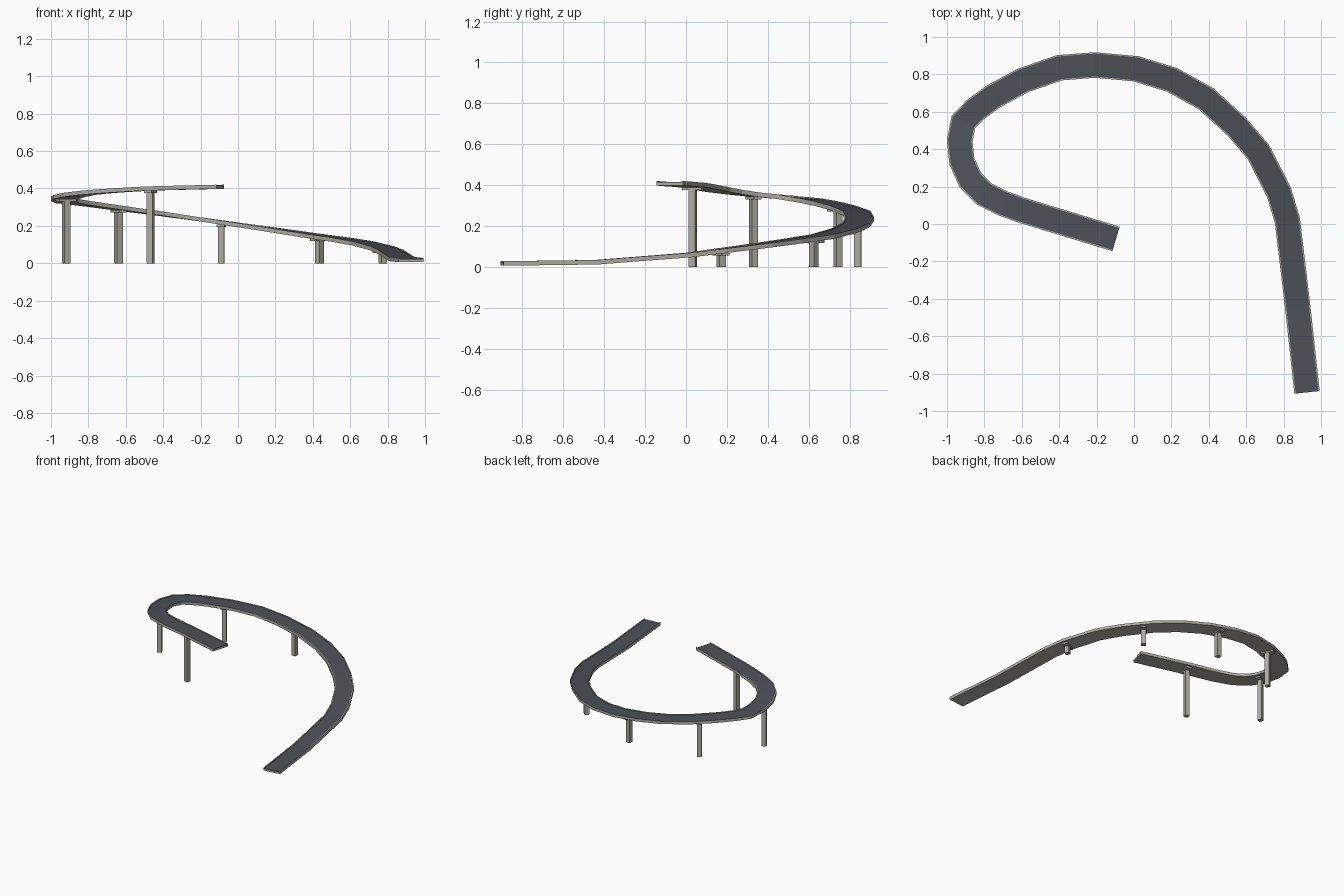
import bpy, bmesh, math
from mathutils import Vector, Matrix

if "Cube" in bpy.data.objects:
    bpy.data.objects.remove(bpy.data.objects["Cube"])

def material(name, rgb):
    m = bpy.data.materials.new(name)
    m.diffuse_color = (*rgb, 1)
    m.use_nodes = True
    m.node_tree.nodes["Principled BSDF"].inputs["Base Color"].default_value = m.diffuse_color
    return m

CONCRETE = material("concrete", (0.42, 0.41, 0.36))
ASPHALT = material("asphalt", (0.075, 0.085, 0.10))

# Ramp centre line at kerb-top height
PATH = [Vector(p) for p in (
    (.925, -.90, .028), (.875, -.44, .034), (.82, .02, .07), (.775, .17, .09),
    (.665, .385, .118), (.55, .52, .137), (.385, .67, .16), (.205, .77, .187),
    (.01, .83, .215), (-.21, .85, .247), (-.40, .835, .274), (-.595, .767, .30),
    (-.755, .68, .322), (-.85, .61, .335), (-.912, .545, .343), (-.932, .445, .355),
    (-.92, .335, .365), (-.875, .235, .377), (-.80, .16, .388), (-.70, .11, .397),
    (-.61, .077, .403), (-.47, .034, .411), (-.096, -.08, .42))]

def finish(name, bm, mat):
    bmesh.ops.recalc_face_normals(bm, faces=bm.faces)
    me = bpy.data.meshes.new(name)
    bm.to_mesh(me)
    bm.free()
    me.materials.append(mat)
    ob = bpy.data.objects.new(name, me)
    bpy.context.collection.objects.link(ob)
    return ob

def side_vector(i):
    """Mitred sideways direction at a path point."""
    dirs = []
    for a, b in ((i - 1, i), (i, i + 1)):
        if a >= 0 and b < len(PATH):
            dirs.append((PATH[b] - PATH[a]).xy.normalized())
    d = sum(dirs, Vector((0, 0))).normalized()
    return Vector((-d.y, d.x, 0)) / d.dot(dirs[0])

def sweep(name, profile, mat):
    bm = bmesh.new()
    rings = []
    for i, p in enumerate(PATH):
        s = side_vector(i)
        rings.append([bm.verts.new(p + s * u + Vector((0, 0, v))) for u, v in profile])
    n = len(profile)
    for r, q in zip(rings, rings[1:]):
        for k in range(n):
            bm.faces.new((r[k], r[(k + 1) % n], q[(k + 1) % n], q[k]))
    bm.faces.new(rings[0])
    bm.faces.new(rings[-1])
    return finish(name, bm, mat)

# Deck slab with raised kerbs, and the road surface between them
W, K = .068, .061
sweep("ramp_deck", [(-W, -.022), (W, -.022), (W, 0), (K, 0), (K, -.008),
                    (-K, -.008), (-K, 0), (-W, 0)], CONCRETE)
sweep("road_surface", [(-K, -.010), (K, -.010), (K, -.005), (-K, -.005)], ASPHALT)

def box(name, centre, size, angle):
    bm = bmesh.new()
    bmesh.ops.create_cube(bm, size=1, matrix=Matrix.Translation(centre)
                          @ Matrix.Rotation(angle, 4, 'Z') @ Matrix.Diagonal((*size, 1)))
    return finish(name, bm, CONCRETE)

def deck_at(x, y):
    """Nearest centre-line height and heading."""
    best = None
    for a, b in zip(PATH, PATH[1:]):
        d = b - a
        t = max(0, min(1, (Vector((x, y)) - a.xy).dot(d.xy) / d.xy.length_squared))
        p = a + d * t
        gap = (p.xy - Vector((x, y))).length
        if best is None or gap < best[0]:
            best = (gap, p, math.atan2(d.y, d.x))
    return best[1:]

# Piers: square column and a crosshead under the deck
for i, (x, y) in enumerate([(.77, .17), (.43, .62), (-.09, .835), (-.64, .745),
                            (-.918, .33), (-.47, .03)], 1):
    p, ang = deck_at(x, y)
    top = p.z - .020
    box(f"pier_column_{i}", (p.x, p.y, (top - .006) / 2), (.034, .034, top - .006), ang)
    box(f"pier_cap_{i}", (p.x, p.y, top - .008), (.042, .10, .014), ang)
